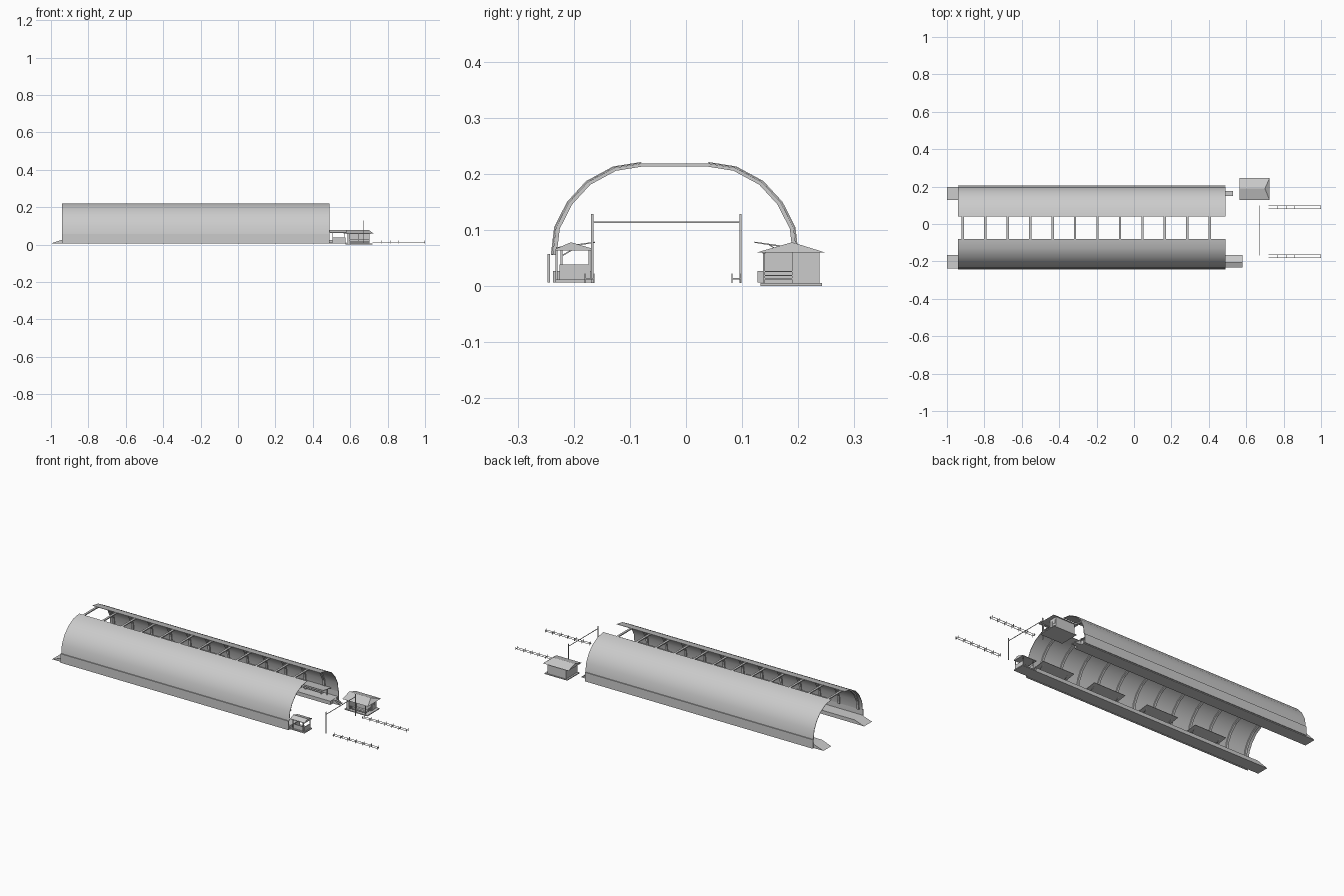
import bpy, bmesh, math

if "Cube" in bpy.data.objects:
    bpy.data.objects.remove(bpy.data.objects["Cube"])

C = -0.02            # centre line of the train shed
X0, X1 = -0.94, 0.49  # shed ends


def mesh(name, verts, faces, smooth=False):
    me = bpy.data.meshes.new(name)
    me.from_pydata(verts, [], faces)
    bm = bmesh.new()
    bm.from_mesh(me)
    bmesh.ops.recalc_face_normals(bm, faces=bm.faces)
    bm.to_mesh(me)
    bm.free()
    ob = bpy.data.objects.new(name, me)
    bpy.context.collection.objects.link(ob)
    if smooth:
        bpy.context.view_layer.objects.active = ob
        ob.select_set(True)
        bpy.ops.object.shade_smooth_by_angle(angle=math.radians(40))
        ob.select_set(False)
    return ob


def box(name, x0, x1, y0, y1, z0, z1):
    v = [(x, y, z) for x in (x0, x1) for y in (y0, y1) for z in (z0, z1)]
    return mesh(name, v, [(0, 1, 3, 2), (4, 6, 7, 5), (0, 4, 5, 1),
                          (2, 3, 7, 6), (0, 2, 6, 4), (1, 5, 7, 3)])


def prism(name, outline, x0, x1):
    """Extrude a closed (y, z) outline along x."""
    n = len(outline)
    v = [(x, y, z) for x in (x0, x1) for y, z in outline]
    f = [(i, (i + 1) % n, n + (i + 1) % n, n + i) for i in range(n)]
    return mesh(name, v, f + [tuple(range(n)), tuple(range(n, 2 * n))])


def band(name, outer, inner, x0, x1, smooth=False):
    """Curved strip between two (y, z) polylines, extruded along x."""
    n = len(outer)
    v = [(x, y, z) for x in (x0, x1) for line in (outer, inner) for y, z in line]
    f = []
    for i in range(n - 1):
        for a, b in ((0, n), (2 * n, 3 * n), (0, 2 * n), (n, 3 * n)):
            f.append((a + i, a + i + 1, b + i + 1, b + i))
    for i in (0, n - 1):
        f.append((i, n + i, 3 * n + i, 2 * n + i))
    return mesh(name, v, f, smooth)


ARCH = [(.221, .055), (.215, .105), (.192, .150), (.158, .187), (.110, .213), (.060, .221)]


def inset(k):
    return [(o * k, .05 + (z - .05) * k) for o, z in ARCH]


def side(pts, s):
    return [(C + s * o, z) for o, z in pts]


def span(s, a, b):
    return sorted((C + s * a, C + s * b))


for s, tag in ((-1, "front"), (1, "back")):
    # roof shell and low side wall
    band(tag + "_roof_shell", side(ARCH, s), side(inset(.988), s), X0, X1, True)
    box(tag + "_side_wall", X0, X1, *span(s, .222, .227), .006, .057)
    # platform with end ramp
    y0, y1 = span(s, .147, .217)
    box(tag + "_platform", X0, X1, y0, y1, .006, .027)
    v = [(x, y, z) for y in (y0, y1) for x, z in ((X0, .006), (X0, .027), (-1.0, .006))]
    mesh(tag + "_platform_ramp", v, [(0, 1, 2), (3, 5, 4), (0, 3, 4, 1), (1, 4, 5, 2), (0, 2, 5, 3)])
    # platform shelters with a sloping roof
    for i, x in enumerate((.35, .02, -.32, -.63)):
        prism(f"{tag}_shelter_roof_{i}",
              side([(.212, .066), (.142, .077), (.142, .079), (.212, .069)], s), x - .1, x + .1)
        for px in (x - .08, x + .08):
            box(f"{tag}_shelter_post", px - .002, px + .002, *span(s, .2, .204), .027, .068)
            prism(f"{tag}_shelter_brace",
                  side([(.2, .053), (.2, .056), (.17, .073), (.167, .073)], s), px - .0015, px + .0015)
        box(f"{tag}_bench_{i}", x - .06, x + .06, *span(s, .19, .202), .034, .037)
        for px in (x - .05, x + .05):
            box(f"{tag}_bench_leg", px - .002, px + .002, *span(s, .192, .2), .027, .034)

# arched ribs spanning the open ridge
outer = side(inset(.985), -1) + side(inset(.985), 1)[::-1]
inner = side(inset(.953), -1) + side(inset(.953), 1)[::-1]
for i in range(12):
    x = -.915 + i * .12
    band(f"roof_rib_{i}", outer, inner, x - .006, x + .006)

# open hut at the end of the front platform
box("end_hut_floor", .49, .58, -.233, -.165, .006, .012)
for x in (.505, .572):
    box("end_hut_wall", x, x + .003, -.225, -.17, .012, .038)
box("end_hut_front_wall", .505, .575, -.225, -.222, .012, .038)
for x in (.507, .571):
    for y in (-.231, -.172):
        box("end_hut_post", x - .002, x + .002, y - .002, y + .002, .006, .066)
prism("end_hut_roof", [(-.233, .066), (-.205, .078), (-.165, .066), (-.165, .063), (-.233, .063)], .49, .58)

# steps at the end of the back platform
for i in range(4):
    box(f"platform_step_{i}", .49, .53 - i * .009, .15, .177, .006 + i * .005, .011 + i * .005)

# station house: slab, cabin, porch
box("house_slab", .575, .718, .133, .242, 0, .005)
box("house_cabin", .585, .702, .189, .238, .005, .061)
box("house_door", .702, .704, .195, .21, .005, .045)
box("house_window", .702, .704, .217, .232, .028, .048)
box("porch_counter", .585, .60, .137, .189, .005, .061)
for x in (.587, .645, .702):
    box("porch_post", x - .002, x + .002, .137, .141, .005, .062)
for z in (.012, .018, .025):
    box("porch_rail", .587, .702, .138, .140, z, z + .002)
    box("porch_end_rail", .701, .703, .138, .189, z, z + .002)
box("porch_beam", .58, .708, .136, .142, .058, .062)

# station house roof with one hipped end
e, w, h, y0, y1 = .725, .565, .06, .127, .247
v = [(w, y0, h), (e, y0, h), (e, y1, h), (w, y1, h), (w, .189, .078), (.7, .189, .078)]
mesh("house_roof", v, [(0, 1, 2, 3), (0, 1, 5, 4), (1, 2, 5), (2, 3, 4, 5), (3, 0, 4)])

# gantry across the tracks
for y in (-.167, .097):
    box("gantry_post", .668, .672, y - .002, y + .002, .005, .128)
box("gantry_beam", .669, .671, -.167, .097, .112, .115)

# low twin-rail barriers beside the outer tracks
for y in (-.172, .090):
    for d in (-.008, .008):
        box("barrier_rail", .72, 1.0, y + d - .0008, y + d + .0008, .012, .014)
    for i in range(7):
        x = .722 + i * .046
        box("barrier_crossbar", x - .001, x + .001, y - .008, y + .008, .012, .014)
        for d in (-.008, .008):
            box("barrier_post", x - .001, x + .001, y + d - .001, y + d + .001, .005, .022)
